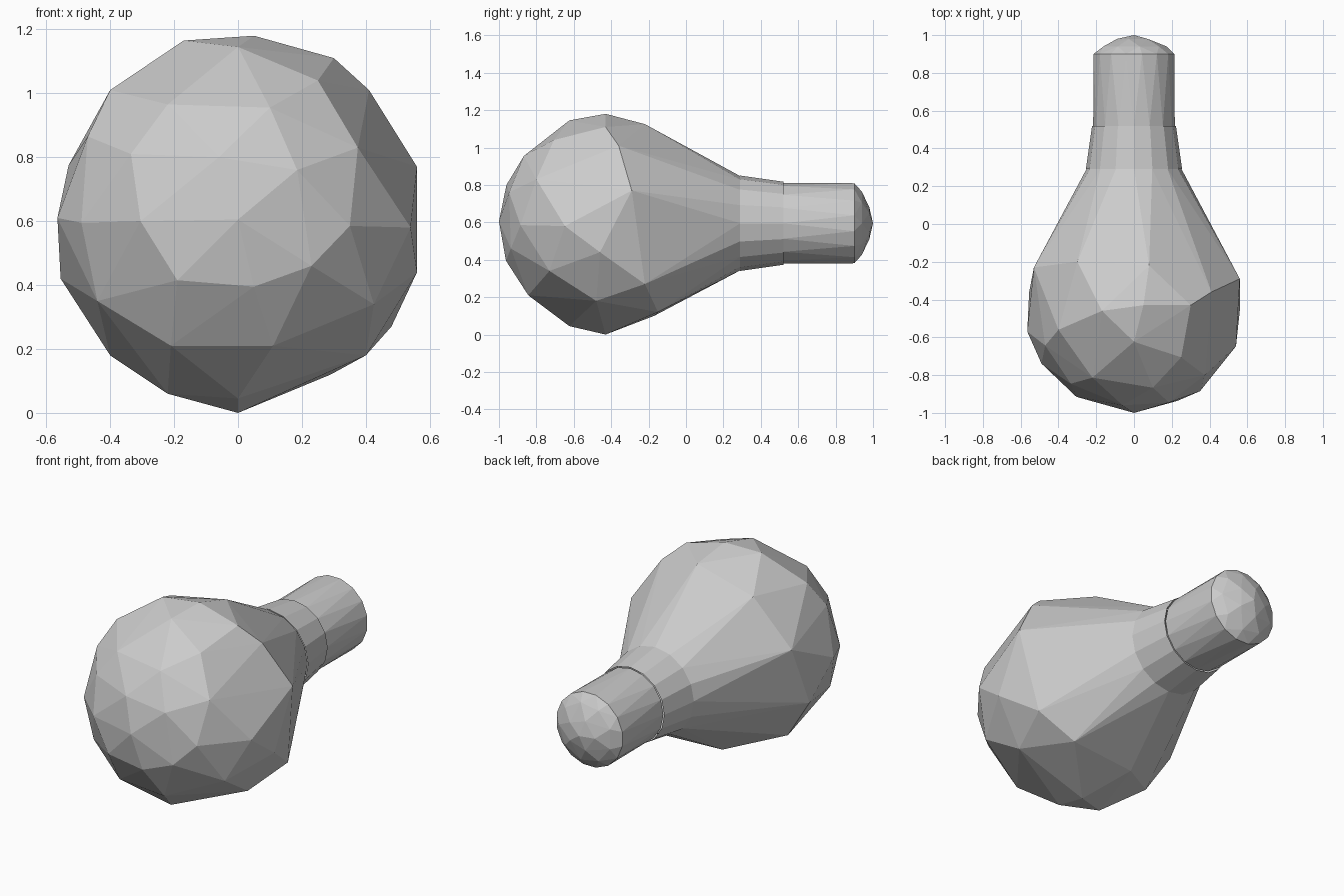
import bpy, bmesh
from math import sin, cos, tau, sqrt

if "Cube" in bpy.data.objects:
    bpy.data.objects.remove(bpy.data.objects["Cube"])

CZ = 0.595      # height of the bulb axis


def ring(y, r, n, phase=0.0):
    return [(r * cos(tau * (i + phase) / n), y, CZ + r * sin(tau * (i + phase) / n))
            for i in range(n)]


def hull(name, points, open_ends):
    """Faceted convex shell, with the hidden joint faces removed."""
    bm = bmesh.new()
    for p in points:
        bm.verts.new(p)
    bmesh.ops.convex_hull(bm, input=bm.verts[:])
    caps = [f for f in bm.faces
            if any(all(abs(v.co.y - y) < 1e-4 for v in f.verts) for y in open_ends)]
    bmesh.ops.delete(bm, geom=caps, context='FACES')
    loose = [v for v in bm.verts if not v.link_faces]
    bmesh.ops.delete(bm, geom=loose, context='VERTS')
    bmesh.ops.recalc_face_normals(bm, faces=bm.faces[:])
    mesh = bpy.data.meshes.new(name)
    bm.to_mesh(mesh)
    bm.free()
    obj = bpy.data.objects.new(name, mesh)
    bpy.context.collection.objects.link(obj)
    return obj


# Glass envelope: irregular facets on the front of a sphere, (x, z) lifted to depth
front = [(0, .605), (-.06, .80), (.185, .76), (-.305, .60), (.23, .46), (.05, .395),
         (-.19, .415), (.35, .585), (-.335, .81), (.10, .955), (-.22, .965),
         (.375, .83), (-.49, .595), (-.44, .35), (-.21, .21), (.11, .21),
         (.425, .34), (.54, .58), (-.47, .865), (.25, 1.04), (0, 1.145), (0, .045)]
R = 0.59
glass = [(x, -.41 - sqrt(max(R * R - x * x - (z - CZ) ** 2, 0)), z) for x, z in front]

# Widest facets and the shoulder behind them
glass += [(.05, -.43, 1.18), (-.17, -.46, 1.165), (.30, -.43, 1.11), (-.40, -.56, 1.01),
          (.41, -.36, 1.01), (.56, -.29, .77), (.56, -.46, .44), (.48, -.22, .27),
          (.40, -.48, .18), (.29, -.15, .12), (0, -.43, 0), (-.22, -.55, .06),
          (-.40, -.38, .18), (-.555, -.36, .42), (-.565, -.57, .61), (-.53, -.23, .775),
          (.08, -.22, 1.125), (-.30, -.20, 1.04), (-.12, -.17, .10)]
glass += ring(.29, .252, 16)
hull("glass_envelope", glass, [.29])

# Tapered collar
hull("collar", ring(.29, .255, 16) + ring(.52, .222, 16), [.29, .52])

# Plug base with a shallow faceted dome
base = ring(.52, .216, 16) + ring(.90, .218, 16, .5)
base += ring(.94, .172, 9) + ring(.98, .09, 5, .5) + [(0, 1.0, CZ)]
hull("plug_base", base, [.52])
